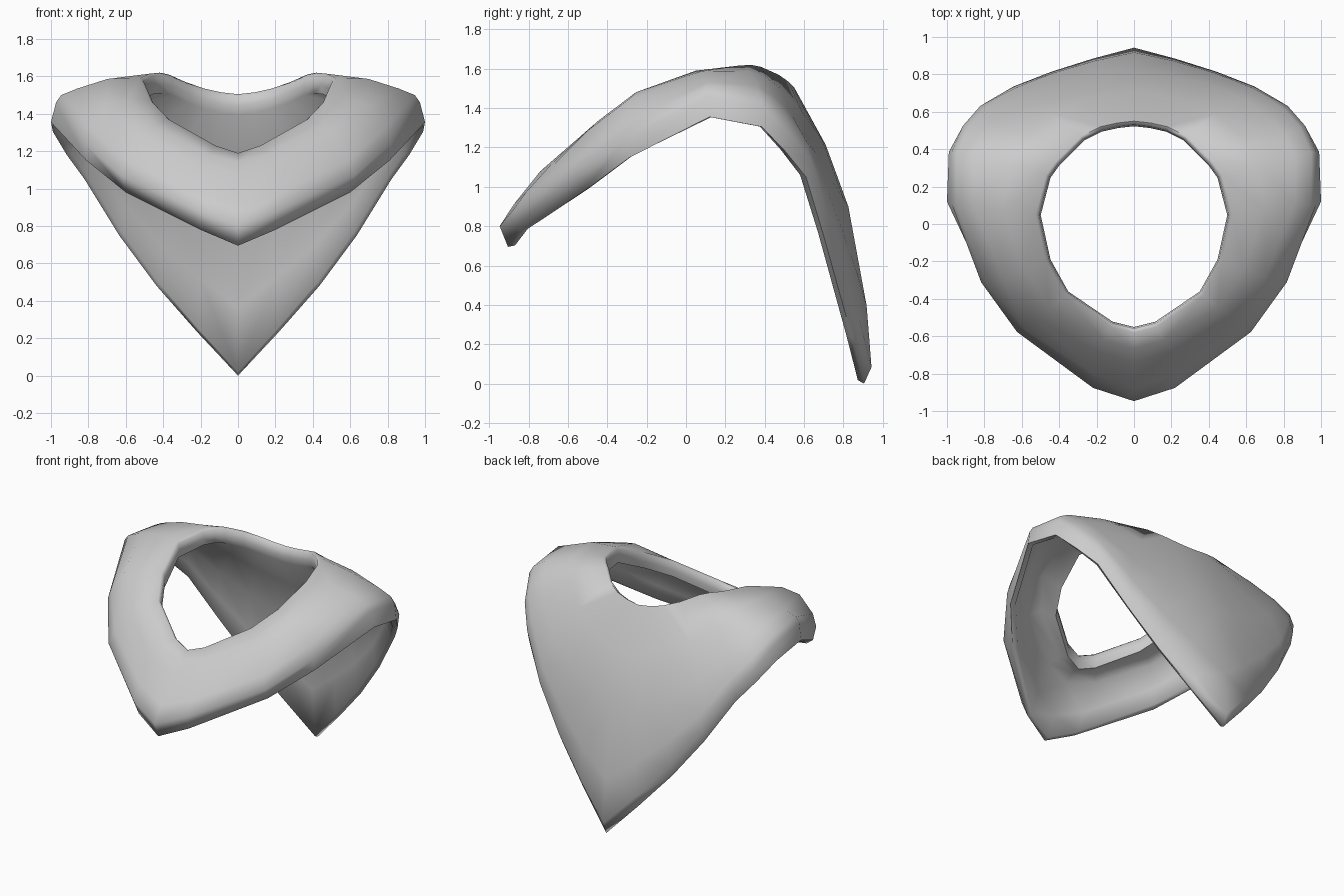
import bpy
import bmesh
from mathutils import Vector

if "Cube" in bpy.data.objects:
    bpy.data.objects.remove(bpy.data.objects["Cube"])

# Half outlines from front centre, round the shoulder, to back centre
hem = [(0, -.905, .695), (.20, -.84, .78), (.60, -.515, .98), (.81, -.285, 1.15),
       (1.0, .12, 1.355), (.99, .385, 1.305), (.915, .505, 1.18), (.82, .61, 1.05),
       (.635, .70, .75), (.435, .775, .48), (.215, .845, .23), (0, .905, 0)]
middle = [(0, -.74, 1.08), (.20, -.68, 1.12), (.53, -.50, 1.285), (.70, -.29, 1.445),
          (.86, .11, 1.535), (.86, .36, 1.515), (.81, .47, 1.44), (.75, .54, 1.36),
          (.59, .67, 1.16), (.39, .75, 1.02), (.19, .80, .94), (0, .825, .90)]
neck = [(0, -.58, 1.19), (.12, -.55, 1.23), (.37, -.38, 1.37), (.47, -.20, 1.47),
        (.525, .05, 1.59), (.47, .26, 1.615), (.42, .33, 1.62), (.37, .38, 1.61),
        (.28, .47, 1.57), (.18, .52, 1.535), (.09, .54, 1.515), (0, .55, 1.505)]
hem, middle, neck = ([Vector(p) for p in row] for row in (hem, middle, neck))
last = len(hem) - 1


def section(i):
    """Closed cross-section of the thick cloth at one station."""
    o, m, n = hem[i], middle[i], neck[i]
    if i == 0:
        along = Vector((1, 0, 0))
    elif i == last:
        along = Vector((-1, 0, 0))
    else:
        along = middle[i + 1] - middle[i - 1]
    low = along.cross(m - o).normalized()
    high = along.cross(n - m).normalized()
    mid = (low + high).normalized()
    up = (m - o).normalized()
    bulge = .01 if i < 3 else .025
    top_edge = o + low * (.08 if i < 3 else .045) + up * (.1 if 3 < i < 6 else .08)
    upper = (m + n) / 2 + high * bulge
    hem_in = o - low * .03 + up * .02
    inner = m - mid * .065
    pts = [o, top_edge, top_edge.lerp(m, .38) + low * bulge * .8, m, upper, n,
           Vector((n.x * .965, n.y * .965, n.z - .012)),
           Vector((n.x * .95, n.y * .95, n.z - .06)),
           Vector((n.x * .965, n.y * .965, n.z - .11)),
           upper - high * .075, inner,
           hem_in.lerp(inner, .4) + low * bulge * .6, hem_in]
    if i in (0, last):
        for p in pts:
            p.x = 0
    return pts


# Draped collar shell, mirrored across the centre
bm = bmesh.new()
rings = [[bm.verts.new(p) for p in section(i)] for i in range(last + 1)]
for a, b in zip(rings, rings[1:]):
    for j in range(len(a)):
        k = (j + 1) % len(a)
        bm.faces.new((a[j], b[j], b[k], a[k]))
bmesh.ops.recalc_face_normals(bm, faces=bm.faces)
# Keep the shoulder surface facing outward
if sum(f.normal.z * f.calc_area() for f in bm.faces if f.calc_center_median().z > 1.5) < 0:
    bmesh.ops.reverse_faces(bm, faces=bm.faces)
mesh = bpy.data.meshes.new("draped_collar")
bm.to_mesh(mesh)
bm.free()

collar = bpy.data.objects.new("draped_collar", mesh)
bpy.context.collection.objects.link(collar)
grey = bpy.data.materials.new("cloth_grey")
grey.diffuse_color = (.6, .6, .6, 1)
grey.use_nodes = True
grey.node_tree.nodes["Principled BSDF"].inputs["Base Color"].default_value = grey.diffuse_color
mesh.materials.append(grey)

bpy.context.view_layer.objects.active = collar
collar.select_set(True)
mirror = collar.modifiers.new("mirror", 'MIRROR')
mirror.use_clip = True
bpy.ops.object.modifier_apply(modifier="mirror")
bpy.ops.object.shade_smooth_by_angle(angle=1.3)
